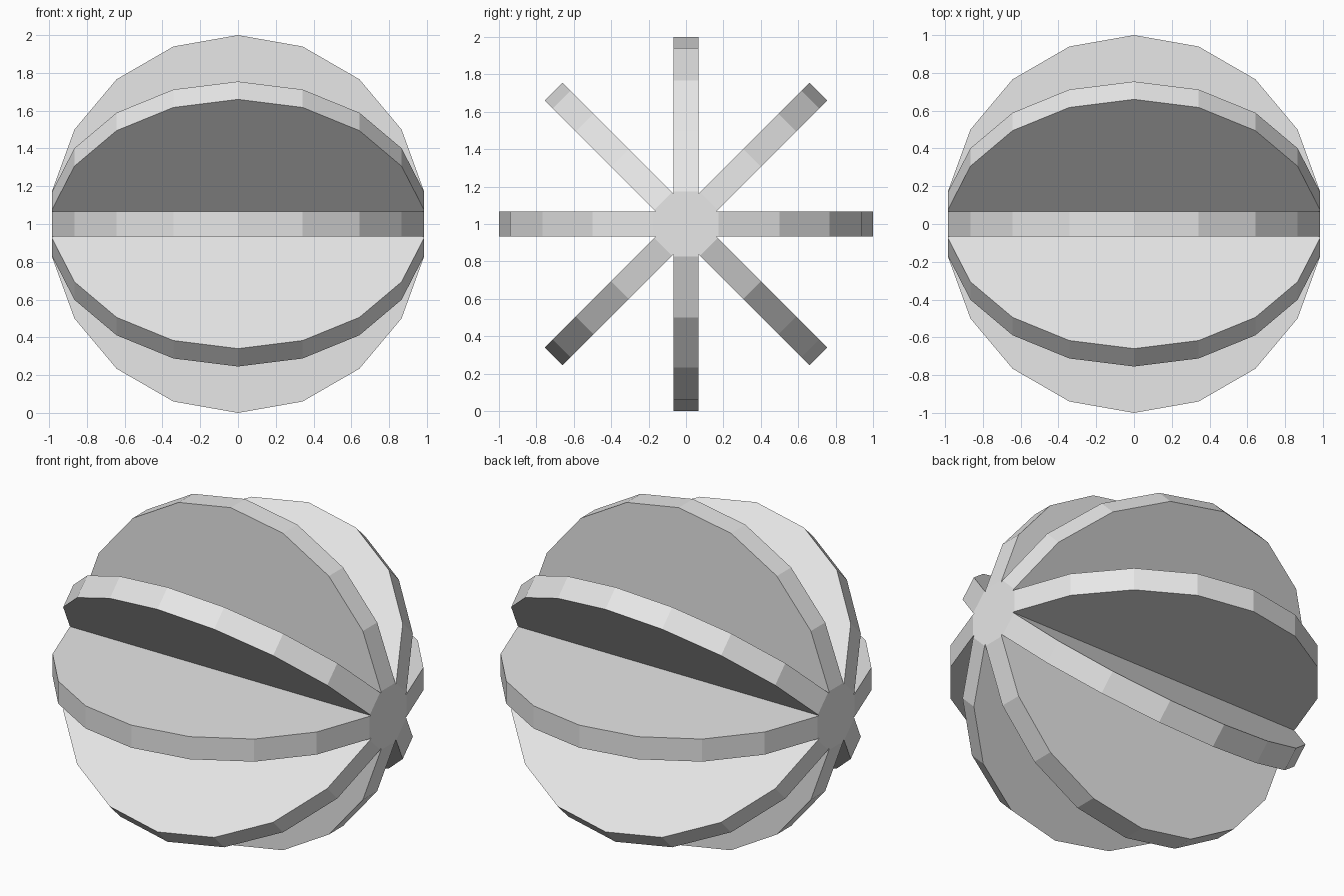
import bpy
import math

if "Cube" in bpy.data.objects:
    bpy.data.objects.remove(bpy.data.objects["Cube"], do_unlink=True)

SIDES = 18
THICKNESS = 0.134

# Single plain grey
grey = bpy.data.materials.new("light_grey")
grey.use_nodes = True
colour = (0.8, 0.8, 0.8, 1.0)
grey.diffuse_color = colour
grey.node_tree.nodes["Principled BSDF"].inputs["Base Color"].default_value = colour


def make_disc(name, tilt):
    """Flat-sided disc, point upward, turned about the shared x axis."""
    bpy.ops.mesh.primitive_cylinder_add(
        vertices=SIDES, radius=1, depth=THICKNESS,
        location=(0, 0, 1), rotation=(math.radians(tilt), 0, 0))
    disc = bpy.context.object
    disc.name = name
    disc.data.materials.append(grey)
    return disc


# Four discs crossing along the left-right axis
for name, tilt in (("level_disc", 0), ("rising_disc", 45),
                   ("upright_disc", 90), ("falling_disc", 135)):
    make_disc(name, tilt)
